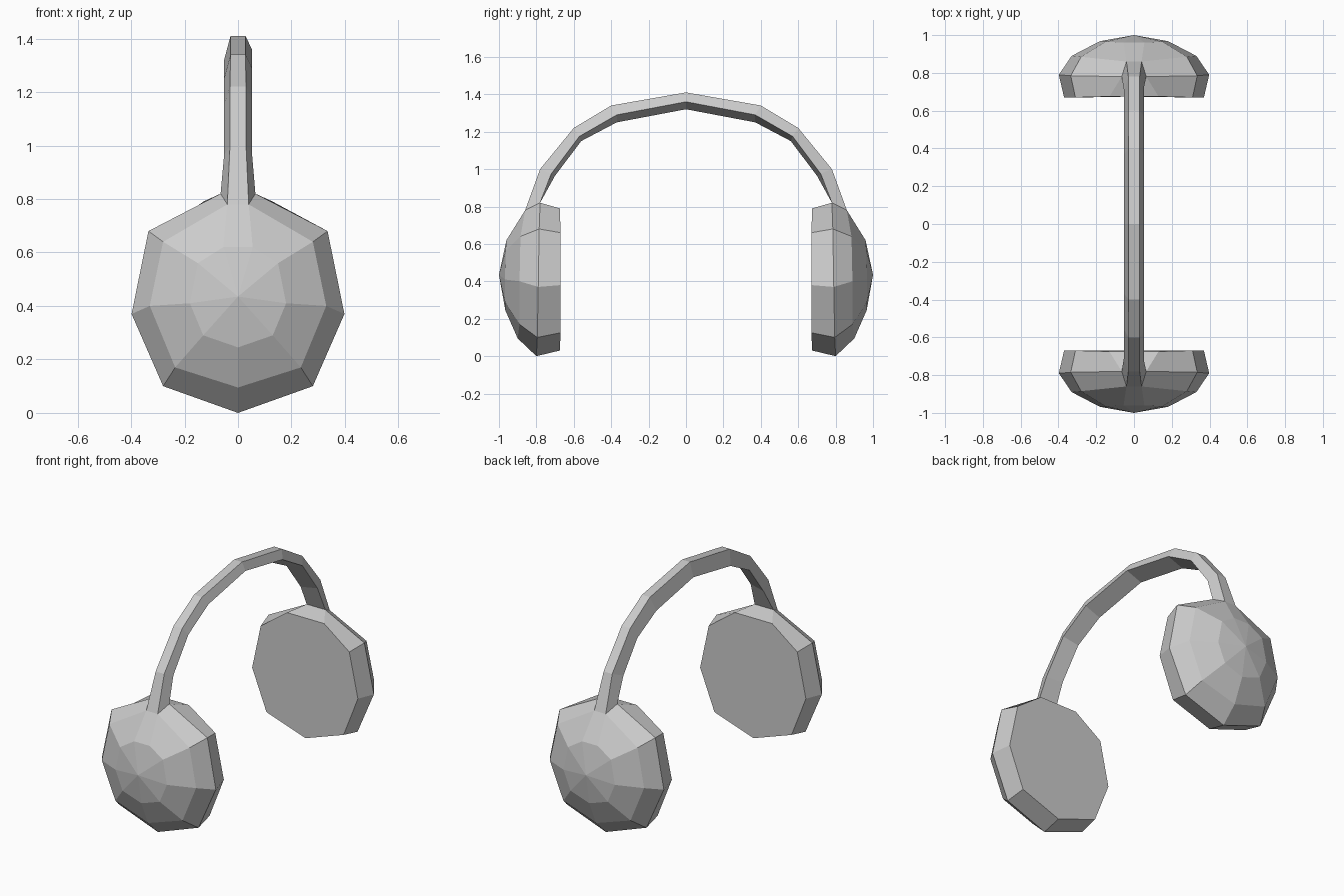
import bpy, bmesh

if "Cube" in bpy.data.objects:
    bpy.data.objects.remove(bpy.data.objects["Cube"])


def loft(name, rings, tip=None, cap_start=False):
    """Skin successive closed rings, optionally capped at the start and closed to a tip."""
    bm = bmesh.new()
    loops = [[bm.verts.new(p) for p in ring] for ring in rings]
    n = len(loops[0])
    for a, b in zip(loops, loops[1:]):
        for i in range(n):
            j = (i + 1) % n
            bm.faces.new((a[i], a[j], b[j], b[i]))
    if cap_start:
        bm.faces.new(loops[0])
    if tip:
        t = bm.verts.new(tip)
        for i in range(n):
            bm.faces.new((loops[-1][i], loops[-1][(i + 1) % n], t))
    bmesh.ops.recalc_face_normals(bm, faces=bm.faces)
    mesh = bpy.data.meshes.new(name)
    bm.to_mesh(mesh)
    bm.free()
    obj = bpy.data.objects.new(name, mesh)
    bpy.context.collection.objects.link(obj)
    # the other half lies across y = 0
    mod = obj.modifiers.new("mirror", 'MIRROR')
    mod.use_axis = (False, True, False)
    return obj


def cup_ring(half):
    """Nine-sided ring from its right half (top to side) plus the bottom point."""
    *side, bottom = half
    return side + [bottom] + [(-x, y, z) for x, y, z in reversed(side)]


# ear cups: flat inner face, rim, two dome rings and the outer tip
cup_halves = [
    [(.13, .675, .79), (.31, .67, .66), (.37, .67, .38), (.27, .67, .125), (0, .675, .03)],
    [(.065, .78, .82), (.335, .785, .68), (.398, .79, .37), (.28, .795, .10), (0, .80, 0)],
    [(.04, .86, .78), (.28, .885, .64), (.33, .89, .40), (.235, .89, .17), (0, .90, .095)],
    [(.055, .96, .62), (.15, .965, .56), (.18, .968, .41), (.13, .968, .29), (0, .966, .245)],
]
loft("ear_cups", [cup_ring(h) for h in cup_halves], tip=(0, 1, .435), cap_start=True)

# headband: four-sided section (outer edge, lower left, lower right) swept over the arch
stations = [
    (.028, .052, (0, 1.41), (0, 1.32), (0, 1.36)),
    (.028, .052, (.40, 1.34), (.37, 1.25), (.37, 1.29)),
    (.030, .052, (.60, 1.22), (.56, 1.15), (.57, 1.175)),
    (.030, .052, (.78, 1.00), (.70, .965), (.72, .975)),
    (.040, .065, (.86, .78), (.78, .82), (.78, .82)),
]
loft("headband", [[(-wo, *o), (wo, *o), (wi, *r), (-wi, *l)]
                  for wo, wi, o, l, r in stations])
